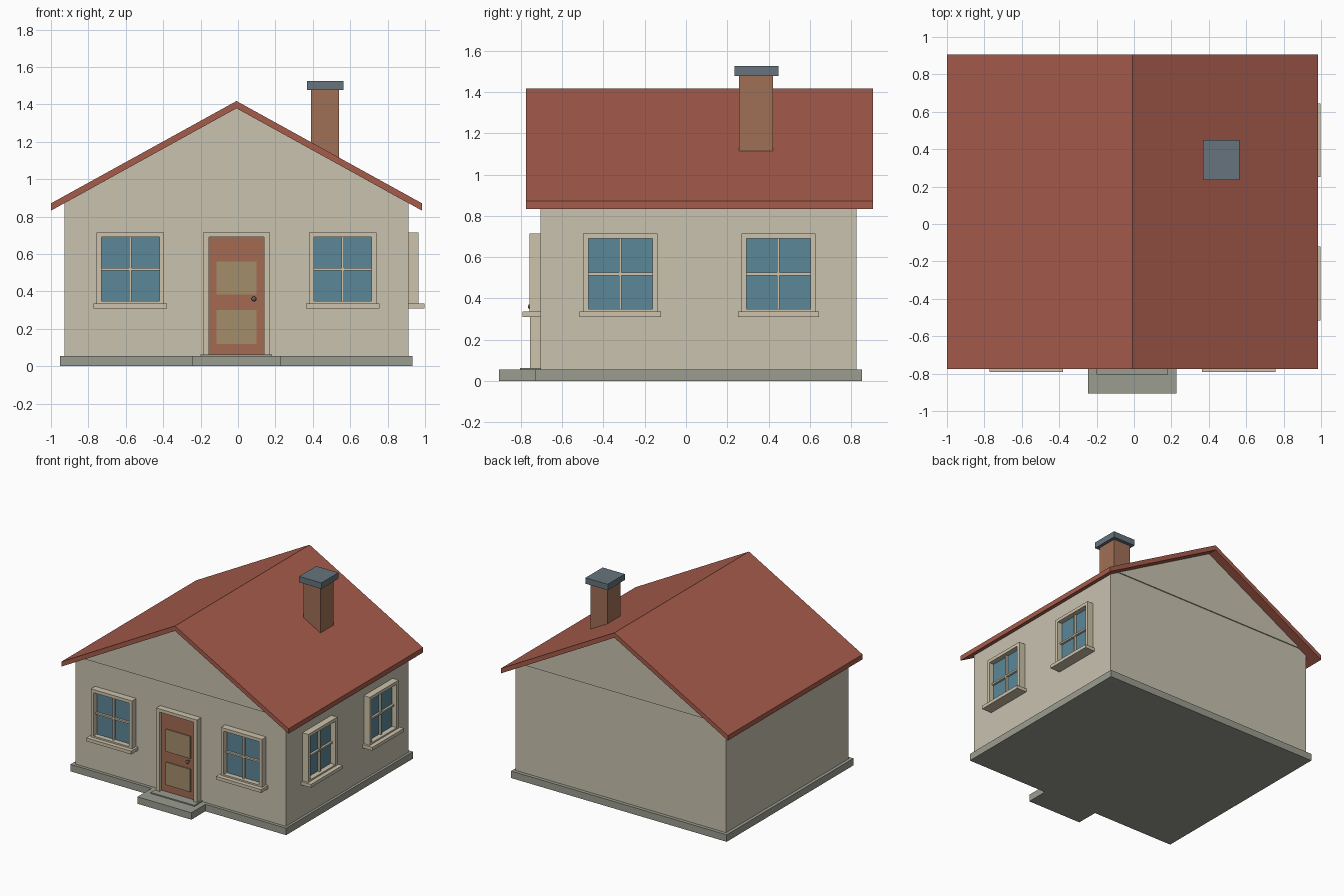
import bpy, bmesh
from math import pi
from mathutils import Matrix, Vector

cube = bpy.data.objects.get("Cube")
if cube:
    bpy.data.objects.remove(cube, do_unlink=True)


def material(name, hex_colour):
    def linear(c):
        return c / 12.92 if c <= 0.04045 else ((c + 0.055) / 1.055) ** 2.4
    rgb = [linear(v / 255) for v in bytes.fromhex(hex_colour)]
    m = bpy.data.materials.new(name)
    m.use_nodes = True
    m.diffuse_color = (*rgb, 1)
    bsdf = next(n for n in m.node_tree.nodes if n.type == 'BSDF_PRINCIPLED')
    bsdf.inputs["Base Color"].default_value = (*rgb, 1)
    return m


WALL = material("cream wall", "C8C2AF")
TRIM = material("warm trim", "CDC3AB")
ROOF = material("red roof", "A65C4B")
BRICK = material("brown brick", "A07056")
SLATE = material("slate cap", "66747D")
STONE = material("grey stone", "9B9C90")
GLASS = material("blue glass", "5C8798")
DOOR = material("brown door", "A36B52")
PANEL = material("tan panel", "A48D6B")
METAL = material("dark metal", "66625C")


def finish(name, bm, mat, matrix=Matrix()):
    bmesh.ops.recalc_face_normals(bm, faces=bm.faces)
    mesh = bpy.data.meshes.new(name)
    bm.to_mesh(mesh)
    bm.free()
    mesh.materials.append(mat)
    ob = bpy.data.objects.new(name, mesh)
    ob.matrix_world = matrix
    bpy.context.collection.objects.link(ob)
    return ob


def boxes(name, mat, spans, matrix=Matrix()):
    """One object made of boxes, each given as (x0, x1, y0, y1, z0, z1)."""
    bm = bmesh.new()
    for x0, x1, y0, y1, z0, z1 in spans:
        centre = Vector((x0 + x1, y0 + y1, z0 + z1)) / 2
        bmesh.ops.create_cube(bm, size=1, matrix=Matrix.Translation(centre)
                              @ Matrix.Diagonal((x1 - x0, y1 - y0, z1 - z0, 1)))
    return finish(name, bm, mat, matrix)


def prism(name, mat, half, y0, y1):
    """Extrude along y a profile mirrored about the ridge line."""
    bm = bmesh.new()
    points = half + [(-x, z) for x, z in reversed(half) if x > 0]
    face = bm.faces.new([bm.verts.new((RIDGE_X + x, y0, z)) for x, z in points])
    new = bmesh.ops.extrude_face_region(bm, geom=[face])["geom"]
    bmesh.ops.translate(bm, vec=(0, y1 - y0, 0),
                        verts=[v for v in new if isinstance(v, bmesh.types.BMVert)])
    return finish(name, bm, mat)


RIDGE_X = -0.008
FRONT, BACK, SIDE = -0.705, 0.825, 0.912

# Base and entrance step
boxes("foundation", STONE, [(-0.953, 0.932, -0.73, 0.853, 0, 0.055)])
boxes("front_step", STONE, [(-0.245, 0.226, -0.905, -0.72, 0, 0.055)])
boxes("door_sill", STONE, [(-0.2, 0.183, -0.805, -0.70, 0.05, 0.064)])

# Walls, gable and roof
prism("walls", WALL, [(0, 0.91), (0.85, 0.91), (0.92, 0.872), (0.92, 0.05), (0, 0.05)], FRONT, BACK)
prism("gable", WALL, [(0, 1.38), (0.85, 0.91)], FRONT - 0.008, BACK + 0.008)
prism("roof", ROOF, [(0, 1.418), (0.992, 0.871), (0.992, 0.832), (0, 1.379)], -0.775, 0.905)

# Chimney
boxes("chimney", BRICK, [(0.391, 0.541, 0.257, 0.422, 1.0, 1.48)])
boxes("chimney_cap", SLATE, [(0.37, 0.564, 0.235, 0.448, 1.478, 1.525)])


def window(label, matrix):
    """Window facing local -y with its wall at y = 0."""
    boxes(label + "_frame", TRIM, [
        (-0.18, -0.155, -0.052, 0.01, 0.33, 0.715),
        (0.155, 0.18, -0.052, 0.01, 0.33, 0.715),
        (-0.155, 0.155, -0.052, 0.01, 0.69, 0.715),
        (-0.155, 0.155, -0.052, 0.01, 0.33, 0.348)], matrix)
    boxes(label + "_sill", TRIM, [(-0.197, 0.197, -0.086, 0.01, 0.31, 0.336)], matrix)
    boxes(label + "_bars", TRIM, [
        (-0.006, 0.006, -0.03, 0.0, 0.348, 0.69),
        (-0.155, 0.155, -0.029, 0.0, 0.512, 0.525)], matrix)
    boxes(label + "_glass", GLASS, [(-0.156, 0.156, -0.012, 0.01, 0.34, 0.695)], matrix)


for label, x in (("front_right_window", -0.576), ("front_left_window", 0.56)):
    window(label, Matrix.Translation((x, FRONT, 0)))
for label, y in (("side_front_window", -0.318), ("side_back_window", 0.448)):
    window(label, Matrix.Translation((SIDE, y, 0)) @ Matrix.Rotation(pi / 2, 4, 'Z'))

# Front door
place = Matrix.Translation((RIDGE_X, FRONT, 0))
boxes("door_frame", TRIM, [
    (-0.178, -0.148, -0.05, 0.01, 0.06, 0.715),
    (0.148, 0.178, -0.05, 0.01, 0.06, 0.715),
    (-0.148, 0.148, -0.05, 0.01, 0.69, 0.715)], place)
boxes("door", DOOR, [(-0.149, 0.149, -0.025, 0.01, 0.062, 0.692)], place)
boxes("door_panels", PANEL, [
    (-0.107, 0.107, -0.033, -0.02, 0.384, 0.56),
    (-0.107, 0.107, -0.033, -0.02, 0.12, 0.3)], place)

# Round door knob
bm = bmesh.new()
bmesh.ops.create_uvsphere(bm, u_segments=16, v_segments=10, radius=0.013)
for f in bm.faces:
    f.smooth = True
finish("door_knob", bm, METAL, Matrix.Translation((0.085, FRONT - 0.048, 0.36)))
bm = bmesh.new()
bmesh.ops.create_cone(bm, cap_ends=True, segments=12, radius1=0.006, radius2=0.006, depth=0.03)
finish("knob_stem", bm, METAL, Matrix.Translation((0.085, FRONT - 0.033, 0.36))
       @ Matrix.Rotation(pi / 2, 4, 'X'))
